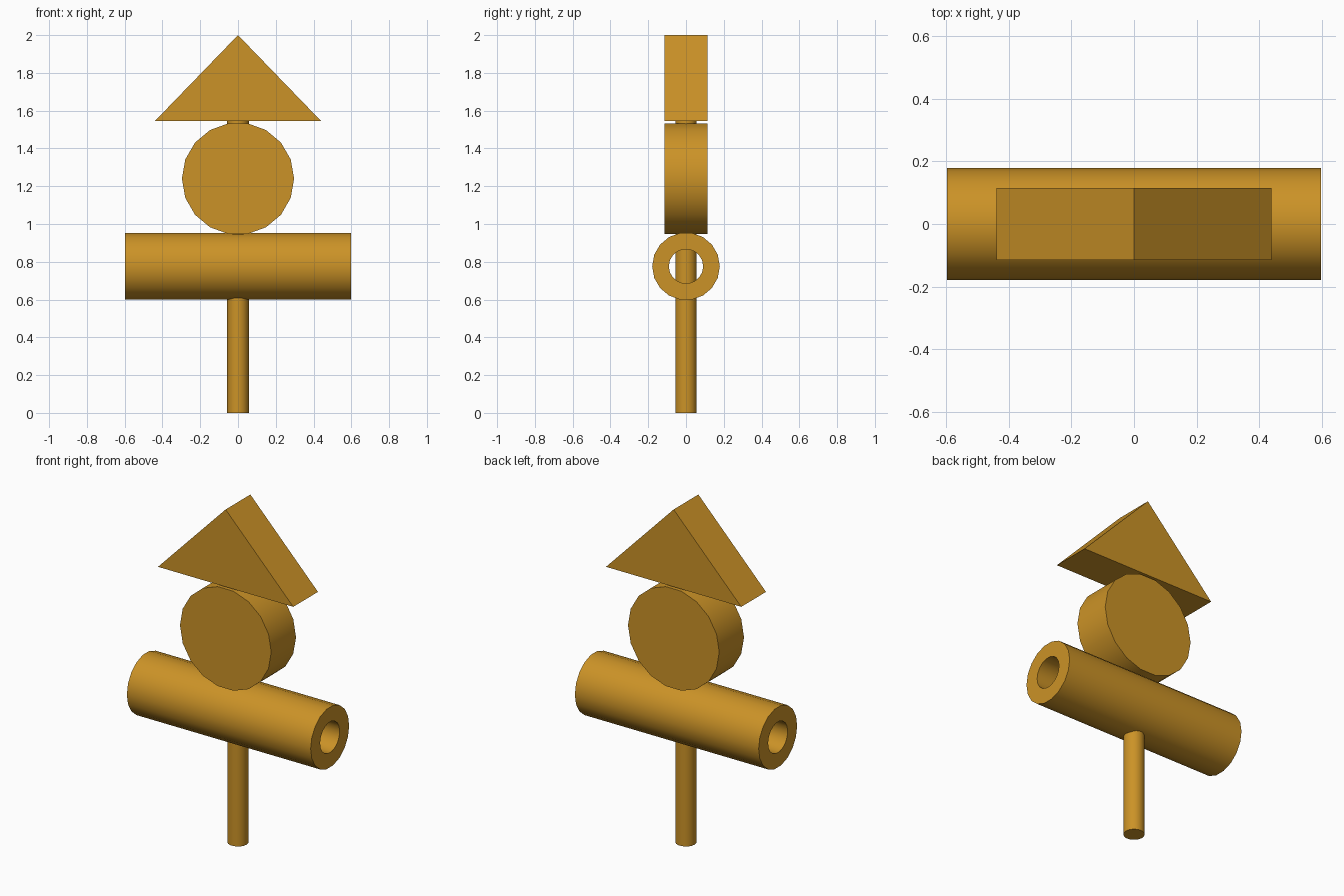
import bpy, bmesh, math
from mathutils import Vector

if "Cube" in bpy.data.objects:
    bpy.data.objects.remove(bpy.data.objects["Cube"])

wood = bpy.data.materials.new("ochre")
wood.diffuse_color = (0.60, 0.29, 0.02, 1)
wood.use_nodes = True
wood.node_tree.nodes["Principled BSDF"].inputs["Base Color"].default_value = wood.diffuse_color
SIDES = 18


def ring(r, n=SIDES):
    return [(r * math.cos(2 * math.pi * i / n), r * math.sin(2 * math.pi * i / n)) for i in range(n)]


def extrude(name, outer, u, v, center, half, inner=None, smooth=True):
    """Extrude a profile in the u/v plane by +-half; inner adds a through hole."""
    u, v, c = Vector(u), Vector(v), Vector(center)
    w = u.cross(v)
    bm = bmesh.new()

    def loop(profile, side):
        return [bm.verts.new(c + u * a + v * b + w * half * side) for a, b in profile]

    def bridge(a, b):
        n = len(a)
        for i in range(n):
            j = (i + 1) % n
            bm.faces.new((a[i], a[j], b[j], b[i]))

    low, high = loop(outer, -1), loop(outer, 1)
    bridge(low, high)
    if inner:
        ilow, ihigh = loop(inner, -1), loop(inner, 1)
        bridge(ihigh, ilow)
        bridge(ilow, low)
        bridge(high, ihigh)
    else:
        bm.faces.new(low[::-1])
        bm.faces.new(high)
    bmesh.ops.recalc_face_normals(bm, faces=bm.faces)
    me = bpy.data.meshes.new(name)
    bm.to_mesh(me)
    bm.free()
    me.materials.append(wood)
    ob = bpy.data.objects.new(name, me)
    bpy.context.collection.objects.link(ob)
    if smooth:
        bpy.ops.object.select_all(action='DESELECT')
        ob.select_set(True)
        bpy.context.view_layer.objects.active = ob
        bpy.ops.object.shade_smooth_by_angle(angle=math.radians(35))
    return ob


X, Y, Z = (1, 0, 0), (0, 1, 0), (0, 0, 1)

# Upright pole running through all the parts
extrude("pole", ring(0.057), X, Y, (0, 0, 0.79), 0.79)
# Hollow horizontal tube
extrude("tube", ring(0.179), Y, Z, (0, 0, 0.776), 0.598, inner=ring(0.091))
# Round disc facing front
extrude("disc", ring(0.297), X, Z, (0, 0, 1.24), 0.115)
# Triangular roof block on top
extrude("triangle_block", [(-0.44, 1.545), (0.44, 1.545), (0, 2.0)], X, Z, (0, 0, 0), 0.115, smooth=False)
